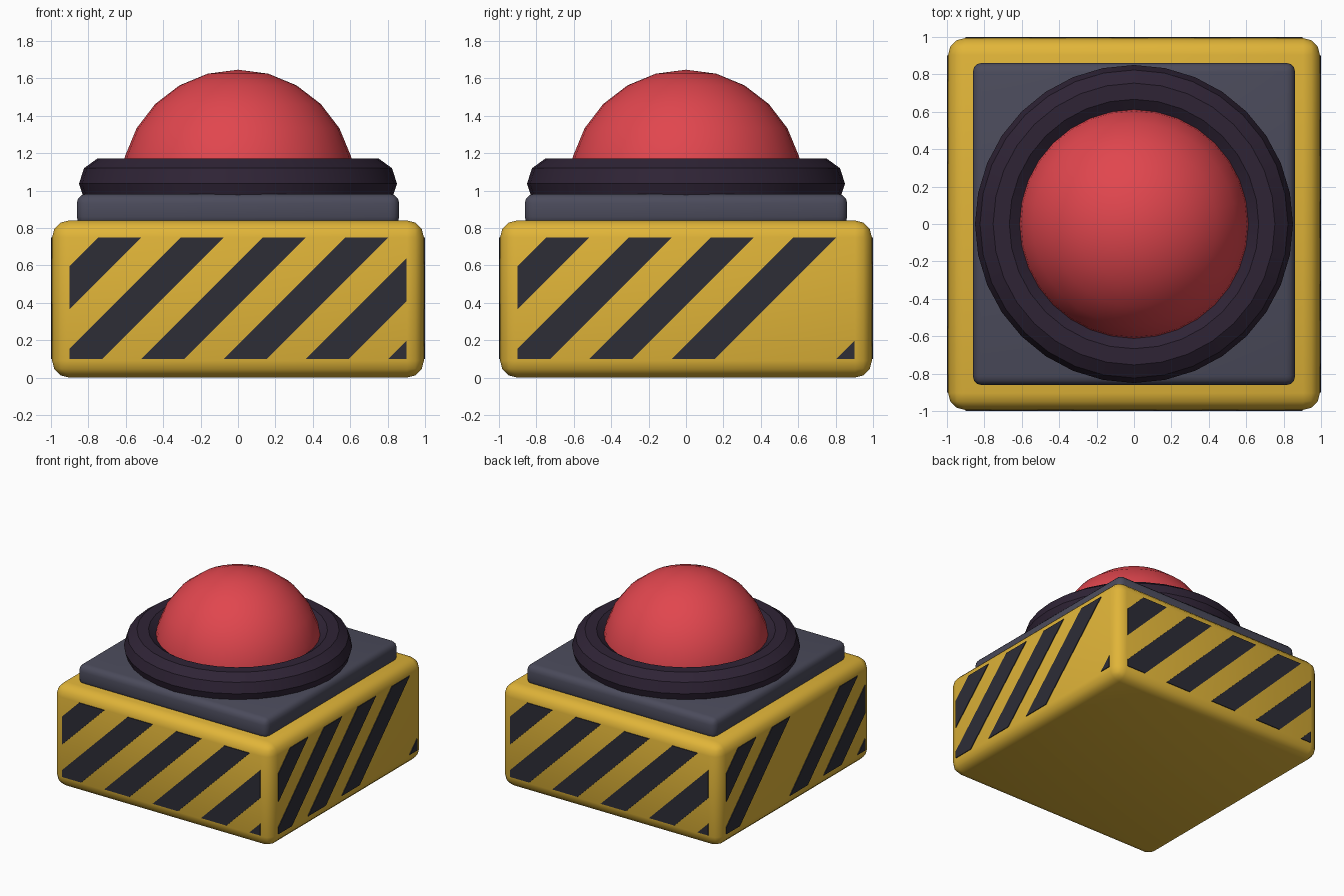
import bpy, bmesh, math
from mathutils import Vector, Matrix

if "Cube" in bpy.data.objects:
    bpy.data.objects.remove(bpy.data.objects["Cube"])


def material(name, rgb):
    m = bpy.data.materials.new(name)
    m.diffuse_color = (*rgb, 1)
    m.use_nodes = True
    m.node_tree.nodes["Principled BSDF"].inputs["Base Color"].default_value = m.diffuse_color
    return m


YELLOW = material("warning yellow", (0.75, 0.46, 0.04))
DARK = material("stripe charcoal", (0.026, 0.026, 0.037))
SLATE = material("slate grey", (0.07, 0.07, 0.105))
PLUM = material("dark plum", (0.028, 0.017, 0.036))
RED = material("button red", (0.75, 0.061, 0.076))


def make(name, bm, mat, angle=None):
    bmesh.ops.recalc_face_normals(bm, faces=bm.faces)
    me = bpy.data.meshes.new(name)
    bm.to_mesh(me)
    bm.free()
    ob = bpy.data.objects.new(name, me)
    bpy.context.collection.objects.link(ob)
    me.materials.append(mat)
    if angle:
        bpy.ops.object.select_all(action='DESELECT')
        ob.select_set(True)
        bpy.context.view_layer.objects.active = ob
        bpy.ops.object.shade_smooth_by_angle(angle=math.radians(angle))
    return ob


def rounded_box(name, half, z0, z1, bevel, segments, mat):
    bm = bmesh.new()
    bmesh.ops.create_cube(bm, size=1)
    for v in bm.verts:
        v.co = (v.co.x * 2 * half, v.co.y * 2 * half, z0 + (v.co.z + 0.5) * (z1 - z0))
    bmesh.ops.bevel(bm, geom=bm.edges[:], offset=bevel, segments=segments,
                    profile=0.5, affect='EDGES')
    return make(name, bm, mat, 50)


# Housing and mounting plate
rounded_box("base_housing", 0.994, 0.0, 0.84, 0.09, 3, YELLOW)
rounded_box("mounting_plate", 0.862, 0.81, 0.982, 0.05, 3, SLATE)

# Collar ring: ten-sided section swept round the button
bm = bmesh.new()
MAJOR, MINOR = 32, 10
rings = []
for i in range(MAJOR):
    a = 2 * math.pi * i / MAJOR
    ring = []
    for j in range(MINOR):
        b = 2 * math.pi * j / MINOR
        r = 0.71 + 0.14 * math.cos(b)
        ring.append(bm.verts.new((r * math.cos(a), r * math.sin(a), 1.037 + 0.14 * math.sin(b))))
    rings.append(ring)
for i in range(MAJOR):
    p, q = rings[i], rings[(i + 1) % MAJOR]
    for j in range(MINOR):
        k = (j + 1) % MINOR
        bm.faces.new((p[j], q[j], q[k], p[k]))
make("collar_ring", bm, PLUM, 30)

# Button dome: sphere cut off inside the plate
bm = bmesh.new()
bmesh.ops.create_uvsphere(bm, u_segments=32, v_segments=12, radius=0.626,
                          matrix=Matrix.Translation((0, 0, 1.02)))
bmesh.ops.bisect_plane(bm, geom=bm.verts[:] + bm.edges[:] + bm.faces[:],
                       plane_co=(0, 0, 0.95), plane_no=(0, 0, -1), clear_outer=True)
make("button_dome", bm, RED, 40)

# Hazard stripes: slanted thin plates clipped to a panel on each side
Z0, Z1, EDGE = 0.10, 0.75, 0.90
PITCH, WIDTH, START = 0.44, 0.23, 0.364


def stripes(name, turn, missing):
    bm = bmesh.new()
    rise = Z1 - Z0
    for k in range(-4, 2):
        if k == missing:
            continue
        u = START + PITCH * k
        corners = ((u, Z0), (u + WIDTH, Z0), (u + WIDTH + rise, Z1), (u + rise, Z1))
        bm.faces.new([bm.verts.new((x, -1.0, z)) for x, z in corners])
    for side in (-1, 1):
        bmesh.ops.bisect_plane(bm, geom=bm.verts[:] + bm.edges[:] + bm.faces[:],
                               plane_co=(side * EDGE, 0, 0), plane_no=(side, 0, 0),
                               clear_outer=True)
    ext = bmesh.ops.extrude_face_region(bm, geom=bm.faces[:], use_keep_orig=True)
    moved = [g for g in ext["geom"] if isinstance(g, bmesh.types.BMVert)]
    bmesh.ops.translate(bm, verts=moved, vec=Vector((0, 0.008, 0)))
    bmesh.ops.rotate(bm, verts=bm.verts[:], cent=(0, 0, 0),
                     matrix=Matrix.Rotation(math.radians(turn), 3, 'Z'))
    make(name, bm, DARK)


stripes("front_stripes", 0, None)
stripes("right_stripes", 90, 0)
stripes("back_stripes", 180, None)
stripes("left_stripes", 270, -2)
